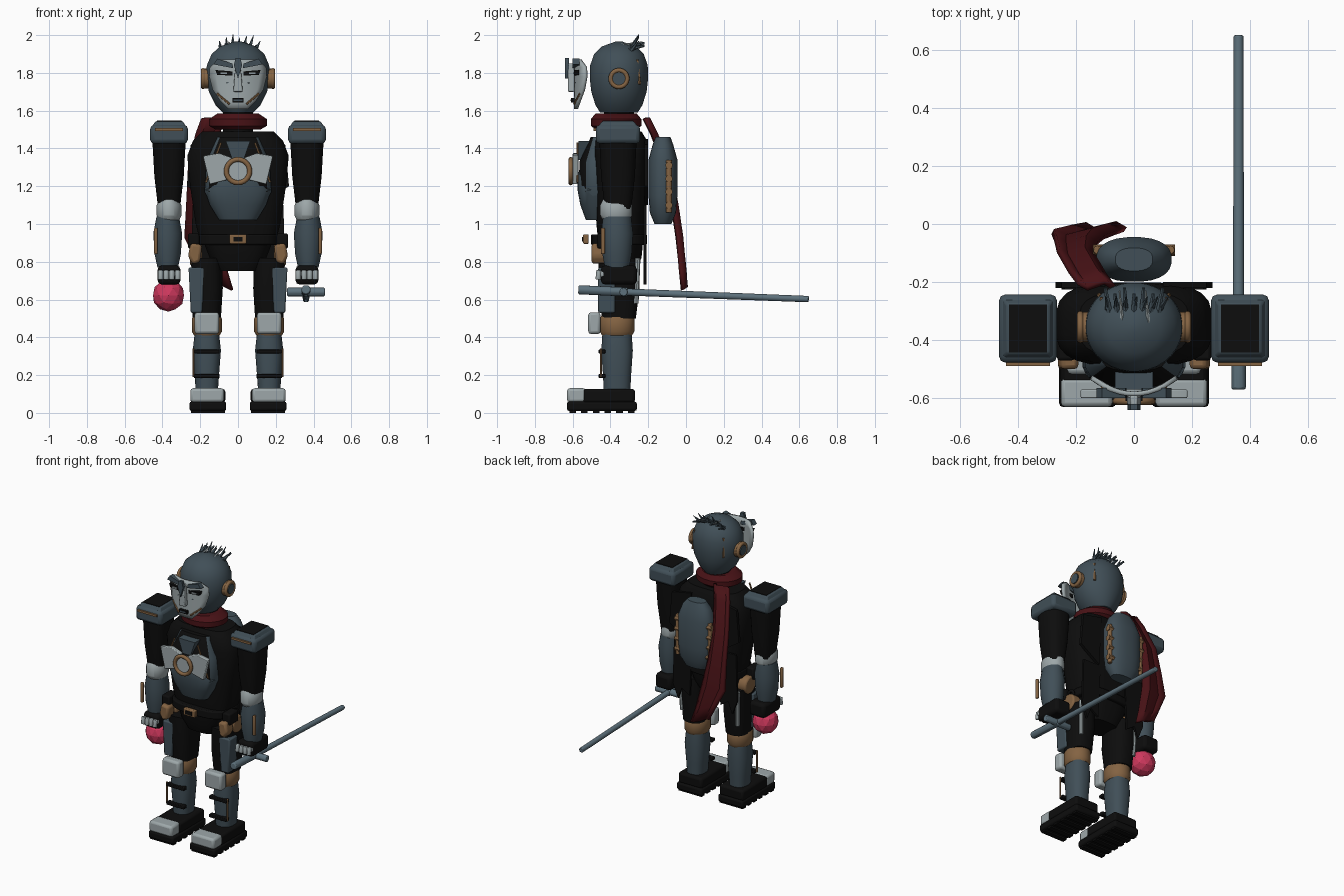
import bpy, bmesh
from math import cos, sin, pi, copysign
from mathutils import Vector, Matrix

default_cube = bpy.data.objects.get("Cube")
if default_cube:
    bpy.data.objects.remove(default_cube)


def make_material(name, red, green, blue):
    material = bpy.data.materials.new(name)
    material.use_nodes = True
    colour = (red, green, blue, 1)
    material.diffuse_color = colour
    material.node_tree.nodes["Principled BSDF"].inputs["Base Color"].default_value = colour
    return material


slate = make_material("slate armour", .052, .078, .096)
black = make_material("black cloth", .004, .004, .004)
silver = make_material("light grey plate", .34, .39, .4)
bronze = make_material("bronze trim", .23, .125, .055)
crimson = make_material("dark red scarf", .065, .006, .008)
steel = make_material("blue steel", .11, .165, .2)
pink = make_material("pink ball", .62, .04, .11)

CENTRE = -.355      # depth of the body's middle


def finish(name, bm, material, bevel=0, smooth=True):
    """Turn a bmesh into a finished object."""
    bmesh.ops.recalc_face_normals(bm, faces=bm.faces)
    mesh = bpy.data.meshes.new(name)
    bm.to_mesh(mesh)
    bm.free()
    mesh.materials.append(material)
    obj = bpy.data.objects.new(name, mesh)
    bpy.context.scene.collection.objects.link(obj)
    if bevel:
        modifier = obj.modifiers.new("rounded edges", "BEVEL")
        modifier.width = bevel
        modifier.segments = 2
        modifier.limit_method = "ANGLE"
    if smooth:
        bpy.ops.object.select_all(action="DESELECT")
        obj.select_set(True)
        bpy.context.view_layer.objects.active = obj
        bpy.ops.object.shade_smooth_by_angle(angle=pi / 5)
    return obj


def box(name, loc, size, material, bevel=0, tilt=0, taper=1):
    """Box with an optional roll about y and a narrower top."""
    bm = bmesh.new()
    bmesh.ops.create_cube(bm, size=1)
    for v in bm.verts:
        scale = taper if v.co.z > 0 else 1
        v.co = Vector((v.co.x * size[0] * scale, v.co.y * size[1] * scale, v.co.z * size[2]))
    bm.transform(Matrix.Translation(loc) @ Matrix.Rotation(tilt, 4, "Y"))
    return finish(name, bm, material, bevel)


def loft(name, sections, material, x=0, y=CENTRE, power=2, sides=24, bevel=0):
    """Skin superellipse sections given as (z, half width, half depth)."""
    bm = bmesh.new()
    rings = []
    for z, half_x, half_y in sections:
        ring = []
        for i in range(sides):
            c, s = cos(2 * pi * (i + .5) / sides), sin(2 * pi * (i + .5) / sides)
            ring.append(bm.verts.new((x + copysign(abs(c) ** (2 / power), c) * half_x,
                                      y + copysign(abs(s) ** (2 / power), s) * half_y, z)))
        rings.append(ring)
    for low, high in zip(rings, rings[1:]):
        for i in range(sides):
            j = (i + 1) % sides
            bm.faces.new((low[i], low[j], high[j], high[i]))
    bm.faces.new(rings[0])
    bm.faces.new(rings[-1])
    return finish(name, bm, material, bevel)


def rod(name, start, end, radius, material, tip=None, sides=12, bevel=0):
    """Cylinder or cone between two points."""
    start, end = Vector(start), Vector(end)
    bm = bmesh.new()
    bmesh.ops.create_cone(bm, cap_ends=True, segments=sides, radius1=radius,
                          radius2=radius if tip is None else tip, depth=(end - start).length)
    turn = (end - start).to_track_quat("Z", "Y").to_matrix().to_4x4()
    bm.transform(Matrix.Translation((start + end) / 2) @ turn)
    return finish(name, bm, material, bevel)


def plate(name, outline, y, depth, material, side=1, bevel=0):
    """Extrude an (x, z) outline backwards from y."""
    bm = bmesh.new()
    face = bm.faces.new([bm.verts.new((side * px, y, pz)) for px, pz in outline])
    extruded = bmesh.ops.extrude_face_region(bm, geom=[face])["geom"]
    for v in extruded:
        if isinstance(v, bmesh.types.BMVert):
            v.co.y += depth
    return finish(name, bm, material, bevel)


def ring(name, loc, radius, thickness, material, rotation):
    bpy.ops.mesh.primitive_torus_add(location=loc, rotation=rotation, major_radius=radius,
                                     minor_radius=thickness, major_segments=24, minor_segments=8)
    obj = bpy.context.object
    obj.name = name
    obj.data.materials.append(material)
    bpy.ops.object.shade_smooth()


def sheet(name, rows, material, thickness):
    """Thin surface through rows of points."""
    bm = bmesh.new()
    grid = [[bm.verts.new(p) for p in row] for row in rows]
    for a, b in zip(grid, grid[1:]):
        for i in range(len(a) - 1):
            bm.faces.new((a[i], a[i + 1], b[i + 1], b[i]))
    obj = finish(name, bm, material)
    solid = obj.modifiers.new("thickness", "SOLIDIFY")
    solid.thickness = thickness
    solid.offset = 0


# Head and hair
loft("head", [(1.59, .08, .1), (1.63, .12, .125), (1.7, .155, .147), (1.77, .169, .155),
              (1.84, .166, .153), (1.9, .14, .132), (1.94, .095, .09), (1.965, .02, .02)], slate, sides=32)
for i in range(7):
    x = -.09 + i * .03
    height = 1.955 - 2 * x * x
    rod("hair_spike", (x * .8, -.37, height - .03), (x * 1.1, -.22 - .02 * (i % 2), height + .005), .016, slate, .006, 6)
    rod("hair_tip", (x, -.29, height - .02), (x * 1.2 + .01, -.25, height + .03 + .01 * (i % 3)), .012, slate, .002, 5)
for x in (-.04, .05):
    rod("hair_streak", (x, -.34, 1.948), (x - .01, -.23, 1.963), .007, silver, .003, 5)

# Neck and scarf
loft("neck", [(1.45, .08, .08), (1.62, .08, .08)], black)
loft("scarf_collar", [(1.5, .12, .11), (1.52, .155, .135), (1.555, .155, .135), (1.585, .11, .11)], crimson, y=-.37)
rows = []
for z, x, y, half in [(1.56, -.13, -.21, .06), (1.48, -.16, -.17, .06), (1.3, -.2, -.1, .06),
                      (1.1, -.2, -.06, .07), (.93, -.19, -.035, .09), (.78, -.14, -.02, .08), (.68, -.1, -.01, .07)]:
    rows.append([(x + u * half, y + .012 * sin(4 * u), z - .03 * u * (z < .9)) for u in (-1, -.5, 0, .5, 1)])
sheet("scarf_tail", rows, crimson, .02)

# Face mask standing in front of the head
def mask_depth(x):
    return -.585 + 2.6 * x * x

rows = []
for z, half in [(1.61, .05), (1.65, .09), (1.71, .13), (1.78, .148), (1.83, .145), (1.87, .1)]:
    rows.append([(u / 4 * half, mask_depth(u / 4 * half), z) for u in range(-4, 5)])
sheet("face_mask", rows, silver, .016)
plate("nose", [(-.025, 1.7), (.025, 1.7), (.013, 1.85), (-.013, 1.85)], -.625, .035, silver, bevel=.006)
plate("forehead_crest", [(0, 1.77), (.022, 1.84), (.012, 1.88), (-.012, 1.88), (-.022, 1.84)], -.64, .02, slate)
box("mouth", (0, -.6, 1.655), (.06, .02, .022), black)
box("lower_lip", (0, -.603, 1.655), (.045, .018, .009), slate)
for s in (-1, 1):
    plate("brow", [(.025, 1.825), (.13, 1.845), (.11, 1.875), (.03, 1.85)], -.6, .035, slate, s)
    plate("eye_socket", [(.03, 1.785), (.11, 1.79), (.12, 1.815), (.03, 1.808)], -.592, .025, black, s)
    box("eye", (s * .075, -.595, 1.799), (.035, .008, .008), silver)
    rod("cheek_line", (s * .045, -.592, 1.635), (s * .11, -.562, 1.69), .006, bronze, sides=6)
    rod("cheek_seam", (s * .05, -.584, 1.75), (s * .105, -.56, 1.72), .004, slate, sides=6)
    # Ears
    rod("ear_disc", (s * .15, CENTRE, 1.77), (s * .19, CENTRE, 1.77), .052, bronze, sides=24, bevel=.008)
    rod("ear_cap", (s * .17, CENTRE, 1.77), (s * .197, CENTRE, 1.77), .033, slate, sides=20)
    ring("ear_ring", (s * .185, CENTRE, 1.77), .044, .012, bronze, (0, pi / 2, 0))
    rod("skull_seam", (s * .11, -.26, 1.87), (s * .12, -.245, 1.74), .008, bronze, sides=6)

# Torso and chest
loft("torso", [(.9, .2, .12), (1, .225, .13), (1.2, .255, .14), (1.36, .27, .145),
               (1.44, .24, .14), (1.49, .19, .11)], black, y=-.345, power=3.2)
chest = loft("chest_armour", [(1.03, .1, .06), (1.17, .18, .1), (1.33, .17, .1), (1.46, .11, .04)],
             black, y=-.465, power=2.6, sides=16)
chest.data.materials.append(slate)
for face in chest.data.polygons:
    face.material_index = int(abs(face.normal.x) > .6 or face.center.z < 1.17)
loft("belly_plate", [(1.02, .1, .06), (1.1, .15, .09), (1.18, .178, .105), (1.25, .13, .105), (1.31, .07, .09)],
     slate, y=-.47, power=2.4)
plate("collar_plate", [(-.03, 1.34), (.03, 1.34), (.065, 1.44), (-.065, 1.44)], -.57, .06, slate)
ring("chest_ring", (0, -.61, 1.28), .062, .013, bronze, (pi / 2, 0, 0))
rod("chest_core", (0, -.57, 1.28), (0, -.61, 1.28), .052, silver, sides=24)
for s in (-1, 1):
    plate("breast_plate", [(.03, 1.24), (.15, 1.21), (.185, 1.36), (.1, 1.375), (.03, 1.35)], -.6, .03, silver, s, .005)
    rod("chest_strap", (s * .17, -.575, 1.22), (s * .09, -.575, 1.43), .006, bronze, sides=6)
    # Torn coat panels hanging behind the hips
    plate("coat_panel", [(.1, 1.1), (.24, 1.1), (.25, .78), (.21, .68), (.18, .76), (.12, .72)], -.225, .015, black, s)
    plate("coat_shoulder", [(.1, 1.45), (.25, 1.42), (.27, 1.2), (.12, 1.1)], -.22, .02, black, s)

# Backpack
loft("backpack", [(1, .08, .045), (1.06, .12, .07), (1.15, .13, .077), (1.34, .13, .077),
                  (1.42, .1, .055), (1.46, .065, .04)], slate, y=-.122, power=2.4)
for s in (-1, 1):
    rod("pack_rail", (s * .125, -.09, 1.06), (s * .125, -.09, 1.34), .016, bronze, sides=8, bevel=.004)
    for z in (1.1, 1.17, 1.24, 1.31):
        rod("pack_rib", (s * .1, -.09, z), (s * .142, -.09, z), .02, bronze, sides=8)

# Belt and hips
loft("belt", [(.89, .215, .15), (.945, .215, .15)], black, power=3, bevel=.008)
loft("pelvis", [(.75, .11, .09), (.82, .15, .12), (.92, .19, .13)], black, power=3)
box("buckle", (0, -.53, .92), (.09, .03, .05), bronze, .006)
box("buckle_centre", (0, -.546, .92), (.05, .008, .024), black)
ring("belt_loop", (.23, CENTRE, .9), .03, .01, black, (0, pi / 2, 0))

for s in (-1, 1):
    box("belt_pouch", (s * .235, -.42, .91), (.06, .1, .08), black, .01)
    plate("hip_guard", [(.19, .89), (.25, .9), (.265, .83), (.24, .785), (.2, .8)], -.5, .08, bronze, s, .015)
    rod("hip_pad", (s * .19, CENTRE, .84), (s * .255, CENTRE, .84), .06, bronze, sides=20, bevel=.01)
    # Legs
    x = s * .165
    loft("thigh", [(.5, .075, .09), (.66, .085, .11), (.82, .08, .11)], black, x, power=2.6)
    plate("thigh_plate", [(.175, .77), (.262, .77), (.25, .53), (.19, .53)], -.465, .09, slate, s, .008)
    rod("thigh_blade", (s * .215, -.265, .58), (s * .225, -.255, .82), .014, silver, sides=8)
    loft("knee_joint", [(.41, .068, .08), (.43, .08, .092), (.5, .08, .092), (.52, .068, .08)], bronze, x, -.365)
    box("knee_pad", (x, -.485, .475), (.13, .065, .115), silver, .015)
    loft("shin", [(.1, .058, .07), (.2, .065, .075), (.33, .075, .084), (.42, .065, .078)], slate, x, -.365, 2.4)
    for z in (.195, .325):
        box("shin_strap", (x, -.445, z), (.135, .035, .022), black, .004)
    rod("shin_rod", (s * .235, -.45, .19), (s * .235, -.45, .34), .006, bronze, sides=6)
    # Feet
    f = s * .16
    box("foot_sole", (f, -.445, .035), (.195, .37, .05), black, .012)
    for i in range(6):
        box("sole_tread", (f, -.6 + i * .062, .01), (.18, .035, .02), black)
    box("boot", (f, -.41, .09), (.185, .28, .075), black, .015)
    box("toe_cap", (f + s * .003, -.58, .093), (.178, .1, .075), silver, .015)

    # Shoulders and arms
    a = s * .365
    box("shoulder_pad", (a, -.36, 1.475), (.2, .235, .1), slate, .022)
    box("shoulder_crown", (a, -.36, 1.53), (.18, .21, .03), slate, .008, taper=.8)
    box("shoulder_inset", (a, -.36, 1.543), (.13, .165, .008), black)
    box("shoulder_trim", (a, -.483, 1.5), (.15, .012, .014), bronze)
    loft("upper_arm", [(1.08, .058, .07), (1.25, .078, .09), (1.46, .09, .1)], black, a, -.36, 2.6)
    loft("elbow", [(1.02, .055, .07), (1.045, .066, .085), (1.1, .066, .085), (1.13, .05, .07)], silver, a, -.37, bevel=.005)
    loft("forearm", [(.77, .055, .065), (.84, .07, .078), (.95, .077, .085), (1.04, .06, .075)], slate, s * .372, -.365)
    box("forearm_trim", (s * .435, -.44, .91), (.018, .022, .14), bronze, .006)
    box("hand", (a, CENTRE, .73), (.12, .19, .1), black, .02)
    for i in range(4):
        rod("finger", (a - .045 + i * .03, -.465, .705), (a - .045 + i * .03, -.46, .755), .015, silver, sides=8, bevel=.004)
    box("knuckle_guard", (a, -.425, .735), (.115, .06, .03), silver, .008)

# Held sword
rod("sword_handle", (.36, -.57, .652), (.36, -.31, .64), .025, steel, bevel=.007)
rod("sword_guard", (.26, -.33, .64), (.46, -.33, .64), .023, steel, bevel=.007)
rod("sword_blade", (.36, -.33, .64), (.36, .65, .602), .019, steel, .017, bevel=.005)

# Held ball
bm = bmesh.new()
bmesh.ops.create_icosphere(bm, subdivisions=2, radius=.086,
                           matrix=Matrix.Translation((-.368, CENTRE, .622)))
finish("ball", bm, pink, smooth=False)
